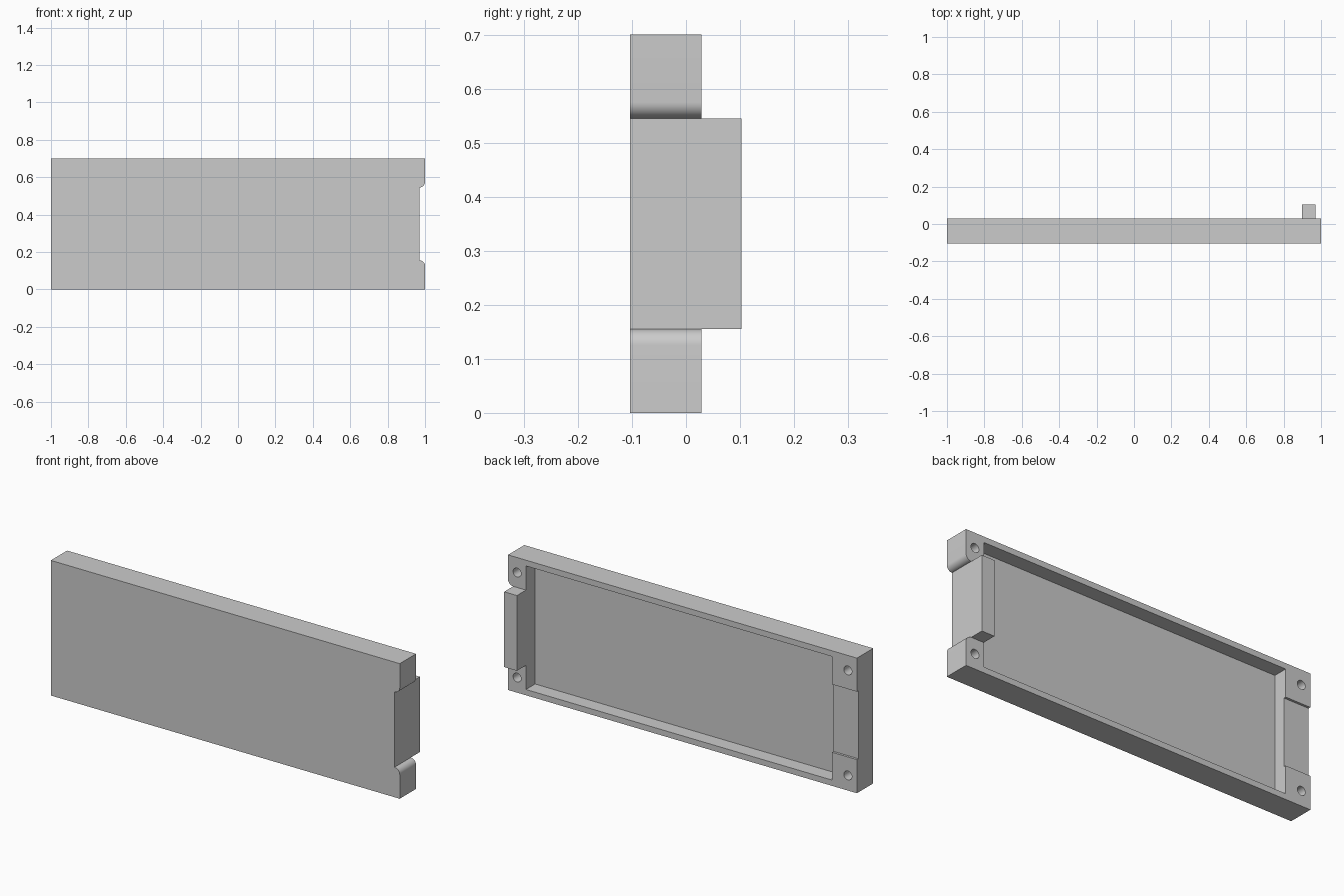
import bpy
import bmesh
import math
from mathutils import Matrix, Vector

FRONT, RIM, FLOOR, TAB_BACK = -0.104, 0.029, -0.046, 0.103
HEIGHT = 0.70
NOTCH_X, NOTCH_LOW, FILLET = 0.97, 0.155, 0.03
MID = HEIGHT / 2

cube = bpy.data.objects.get("Cube")
if cube:
    bpy.data.objects.remove(cube, do_unlink=True)

grey = bpy.data.materials.new("plain grey")
grey.use_nodes = True
grey.diffuse_color = (0.6, 0.6, 0.6, 1)
grey.node_tree.nodes["Principled BSDF"].inputs["Base Color"].default_value = (0.6, 0.6, 0.6, 1)


def add_object(name, bm):
    bmesh.ops.recalc_face_normals(bm, faces=bm.faces)
    mesh = bpy.data.meshes.new(name)
    bm.to_mesh(mesh)
    bm.free()
    mesh.materials.append(grey)
    obj = bpy.data.objects.new(name, mesh)
    bpy.context.collection.objects.link(obj)
    return obj


def add_box(name, low, high):
    low, high = Vector(low), Vector(high)
    bm = bmesh.new()
    bmesh.ops.create_cube(bm, size=1, matrix=Matrix.Translation((low + high) / 2)
                          @ Matrix.Diagonal((*(high - low), 1)))
    return add_object(name, bm)


def add_pin(name, x, z, radius, y0, y1):
    bm = bmesh.new()
    bmesh.ops.create_cone(bm, cap_ends=True, segments=32, radius1=radius, radius2=radius,
                          depth=y1 - y0, matrix=Matrix.Translation((x, (y0 + y1) / 2, z))
                          @ Matrix.Rotation(math.pi / 2, 4, "X"))
    return add_object(name, bm)


def cut(target, cutter):
    cutter.hide_render = True
    mod = target.modifiers.new("cut", "BOOLEAN")
    mod.operation = "DIFFERENCE"
    mod.solver = "EXACT"
    mod.object = cutter
    bpy.context.view_layer.objects.active = target
    bpy.ops.object.modifier_apply(modifier=mod.name)
    bpy.data.objects.remove(cutter, do_unlink=True)


# Panel outline with a notch whose outer corners are rounded
lower = [(-1, 0), (1, 0)]
for i in range(11):
    a = math.pi / 2 * i / 10
    lower.append((NOTCH_X + FILLET * math.cos(a), NOTCH_LOW - FILLET + FILLET * math.sin(a)))
outline = lower + [(x, HEIGHT - z) for x, z in reversed(lower)]

bm = bmesh.new()
face = bm.faces.new([bm.verts.new((x, FRONT, z)) for x, z in outline])
extruded = bmesh.ops.extrude_face_region(bm, geom=[face])["geom"]
bmesh.ops.translate(bm, vec=(0, RIM - FRONT, 0),
                    verts=[g for g in extruded if isinstance(g, bmesh.types.BMVert)])
panel = add_object("panel", bm)

# Open pocket in the back
cut(panel, add_box("pocket_cutter", (-0.857, FLOOR, 0.03), (0.897, 0.2, HEIGHT - 0.03)))

# Shallow recess across the end rim
cut(panel, add_box("recess_cutter", (-1.1, RIM - 0.012, MID - 0.176), (-0.83, 0.2, MID + 0.176)))

# Blind holes in the four corners
for x in (-0.948, 0.948):
    for z in (0.078, HEIGHT - 0.078):
        cut(panel, add_pin("hole_cutter", x, z, 0.023, FLOOR, 0.2))

# Raised tab beside the notch
tab = add_box("tab", (0.897, RIM, NOTCH_LOW), (NOTCH_X, TAB_BACK, HEIGHT - NOTCH_LOW))

# Smooth the rounded faces and keep the edges sharp
bpy.ops.object.select_all(action="DESELECT")
panel.select_set(True)
bpy.context.view_layer.objects.active = panel
bpy.ops.object.shade_smooth_by_angle(angle=math.radians(30))
